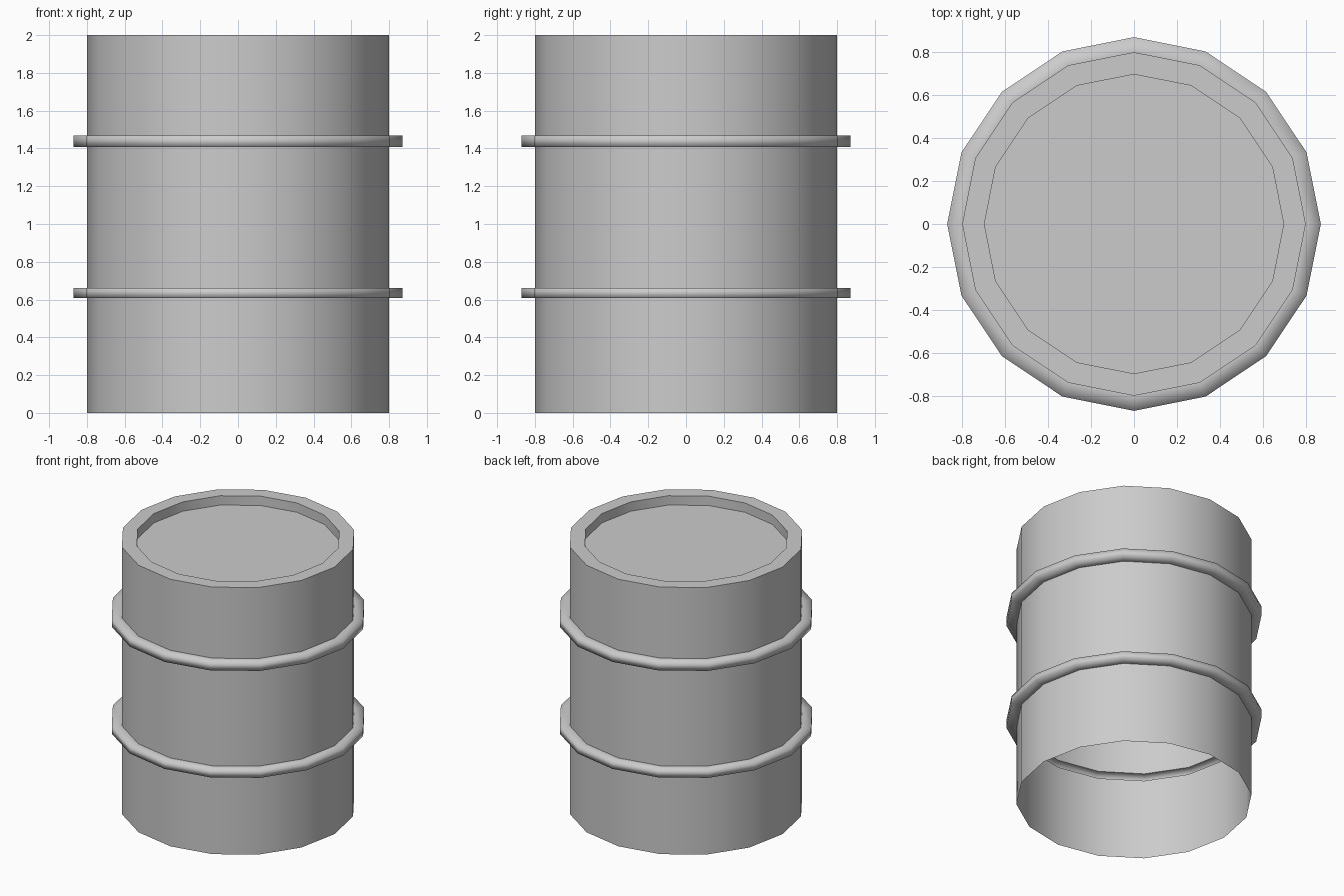
import bpy, bmesh
from math import sin, cos, tau

if "Cube" in bpy.data.objects:
    bpy.data.objects.remove(bpy.data.objects["Cube"])

SIDES = 16
# Shell outline (radius, height), from open bottom up to the recessed lid
profile = [(0.8, 0), (0.8, 0.607), (0.87, 0.607), (0.87, 0.662), (0.8, 0.662),
           (0.8, 1.408), (0.87, 1.408), (0.87, 1.468), (0.8, 1.468),
           (0.8, 2.0), (0.697, 2.0), (0.697, 1.93)]
# Creased rings: hoop bases and rim; the hoops' outer edges stay soft
creased = {1, 4, 5, 8, 9, 10, 11}

bm = bmesh.new()
rings = []
for r, z in profile:
    rings.append([bm.verts.new((r * cos(tau * i / SIDES), r * sin(tau * i / SIDES), z))
                  for i in range(SIDES)])

# Thin wall with hollow hoops
for a, b in zip(rings, rings[1:]):
    for i in range(SIDES):
        j = (i + 1) % SIDES
        bm.faces.new((a[i], a[j], b[j], b[i]))

# Lid
bm.faces.new(rings[-1])

for f in bm.faces:
    f.smooth = True
for k in creased:
    for i in range(SIDES):
        bm.edges.get((rings[k][i], rings[k][(i + 1) % SIDES])).smooth = False

mesh = bpy.data.meshes.new("barrel")
bm.to_mesh(mesh)
bm.free()
barrel = bpy.data.objects.new("barrel", mesh)
bpy.context.collection.objects.link(barrel)
